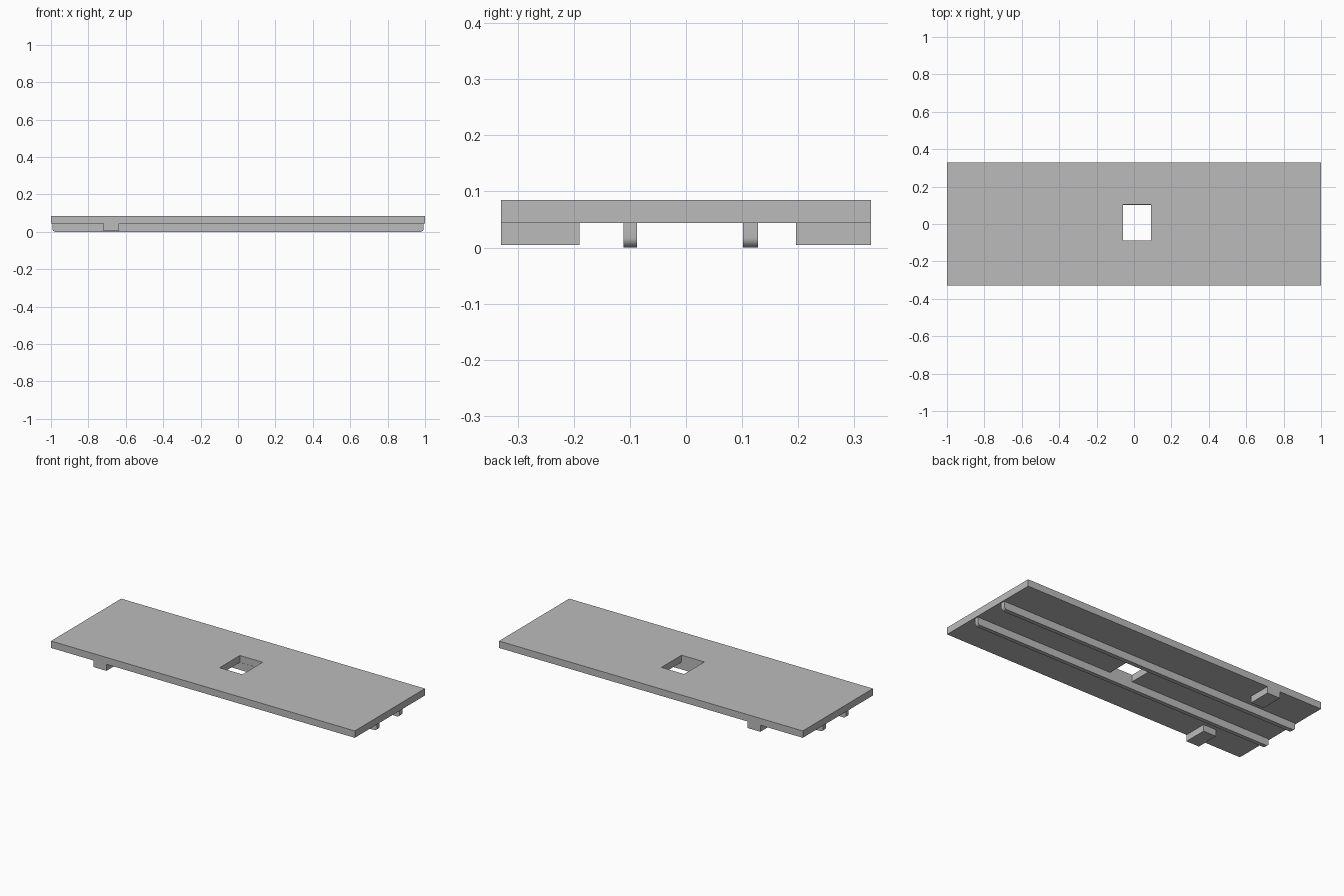
import bpy, bmesh
from mathutils import Vector

cube = bpy.data.objects.get("Cube")
if cube:
    bpy.data.objects.remove(cube, do_unlink=True)

# One plain grey for the whole model
grey = bpy.data.materials.new("plain grey")
grey.use_nodes = True
colour = (0.5, 0.5, 0.5, 1)
grey.diffuse_color = colour
grey.node_tree.nodes["Principled BSDF"].inputs["Base Color"].default_value = colour

PLATE_BOTTOM, PLATE_TOP = 0.044, 0.085


def finish(name, bm):
    bmesh.ops.recalc_face_normals(bm, faces=bm.faces)
    mesh = bpy.data.meshes.new(name)
    bm.to_mesh(mesh)
    bm.free()
    mesh.materials.append(grey)
    obj = bpy.data.objects.new(name, mesh)
    bpy.context.collection.objects.link(obj)
    return obj


def box(name, x, y, z):
    bm = bmesh.new()
    bmesh.ops.create_cube(bm, size=1)
    for v in bm.verts:
        v.co = Vector([(lo + hi) / 2 + c * (hi - lo) for c, (lo, hi) in zip(v.co, (x, y, z))])
    return finish(name, bm)


def rectangle(bm, x, y, z):
    corners = ((x[0], y[0]), (x[1], y[0]), (x[1], y[1]), (x[0], y[1]))
    return [bm.verts.new((cx, cy, z)) for cx, cy in corners]


# Deck plate: a frame of four faces round the opening, extruded upward
bm = bmesh.new()
outer = rectangle(bm, (-1, 1), (-0.33, 0.33), PLATE_BOTTOM)
inner = rectangle(bm, (-0.06, 0.09), (-0.087, 0.103), PLATE_BOTTOM)
for i in range(4):
    j = (i + 1) % 4
    bm.faces.new((outer[i], outer[j], inner[j], inner[i]))
result = bmesh.ops.extrude_face_region(bm, geom=bm.faces[:], use_keep_orig=True)
top = [g for g in result["geom"] if isinstance(g, bmesh.types.BMVert)]
bmesh.ops.translate(bm, verts=top, vec=(0, 0, PLATE_TOP - PLATE_BOTTOM))
finish("deck_plate", bm)

# Long rails under the deck, with rounded lower ends
for name, y in (("front_rail", (-0.111, -0.087)), ("back_rail", (0.102, 0.128))):
    rail = box(name, (-0.993, 0.993), y, (0, PLATE_BOTTOM))
    bm = bmesh.new()
    bm.from_mesh(rail.data)
    ends = [e for e in bm.edges
            if all(v.co.z < 0.01 for v in e.verts)
            and abs(e.verts[0].co.x - e.verts[1].co.x) < 0.01]
    bmesh.ops.bevel(bm, geom=ends, offset=0.018, segments=6, profile=0.5, affect='EDGES')
    bm.to_mesh(rail.data)
    bm.free()
    bpy.context.view_layer.objects.active = rail
    rail.select_set(True)
    bpy.ops.object.shade_smooth_by_angle()
    rail.select_set(False)

# Short blocks at the deck's long edges
for name, y in (("front_block", (-0.33, -0.19)), ("back_block", (0.196, 0.33))):
    box(name, (-0.72, -0.635), y, (0.005, PLATE_BOTTOM))
